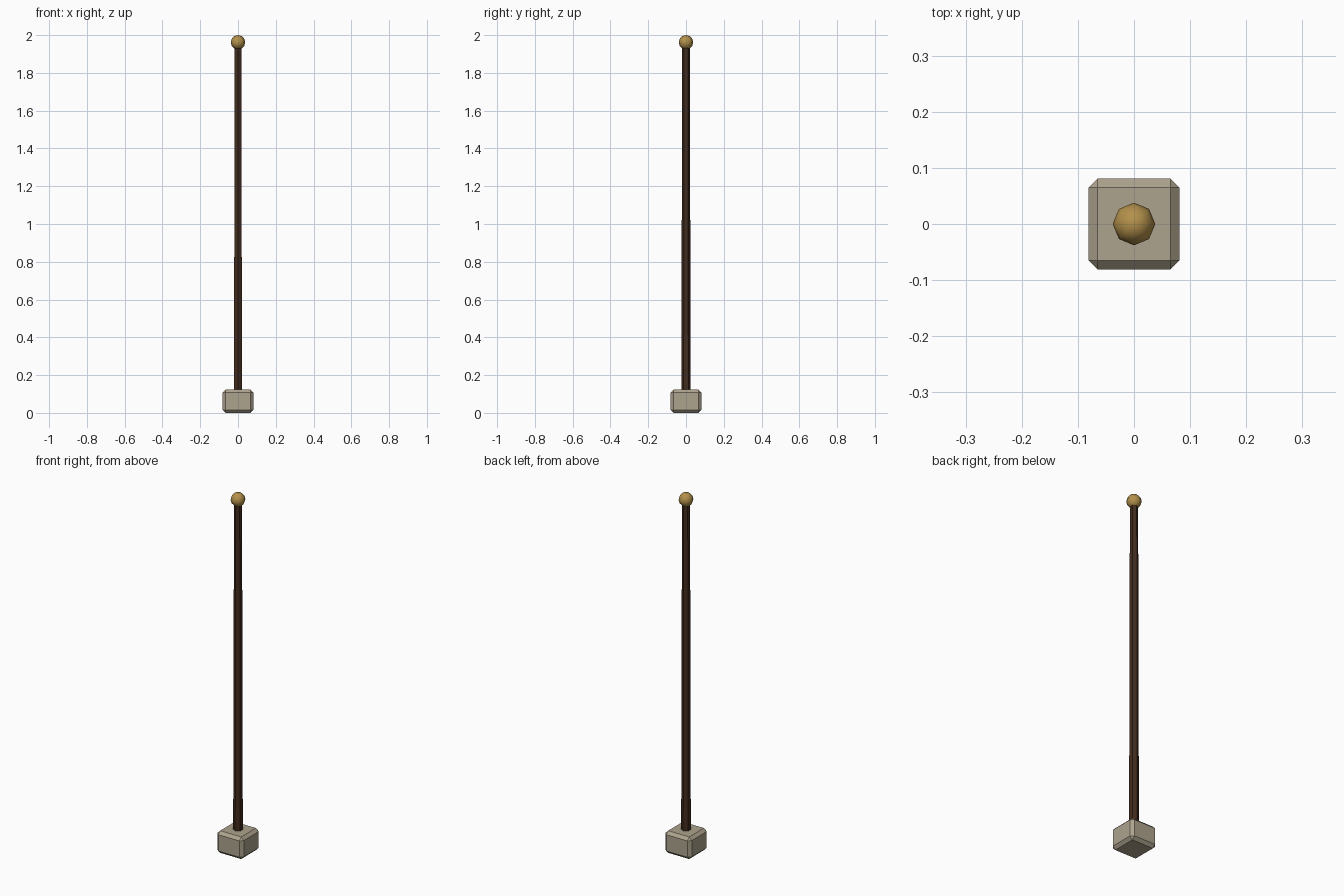
import bpy

if "Cube" in bpy.data.objects:
    bpy.data.objects.remove(bpy.data.objects["Cube"])

def paint(obj, name, rgb):
    mat = bpy.data.materials.new(name)
    mat.diffuse_color = (*rgb, 1)
    mat.use_nodes = True
    mat.node_tree.nodes["Principled BSDF"].inputs["Base Color"].default_value = mat.diffuse_color
    obj.data.materials.append(mat)

# Chamfered stone base block
bpy.ops.mesh.primitive_cube_add(size=1, location=(0, 0, 0.0615))
base = bpy.context.object
base.name = "stone_base"
base.scale = (0.162, 0.162, 0.123)
bpy.ops.object.transform_apply(location=False, rotation=False, scale=True)
bevel = base.modifiers.new("chamfer", 'BEVEL')
bevel.width = 0.016
bevel.segments = 1
paint(base, "stone", (0.42, 0.37, 0.27))

# Slim tapered six-sided wooden pole
bpy.ops.mesh.primitive_cone_add(vertices=6, radius1=0.0245, radius2=0.0205,
                                depth=1.84, location=(0, 0, 1.02))
pole = bpy.context.object
pole.name = "wooden_pole"
paint(pole, "dark_wood", (0.055, 0.025, 0.013))

# Brass ball finial
bpy.ops.mesh.primitive_uv_sphere_add(segments=8, ring_count=6, radius=0.038,
                                     location=(0, 0, 1.962))
ball = bpy.context.object
ball.name = "brass_finial"
bpy.ops.object.shade_smooth()
paint(ball, "brass", (0.45, 0.28, 0.07))
